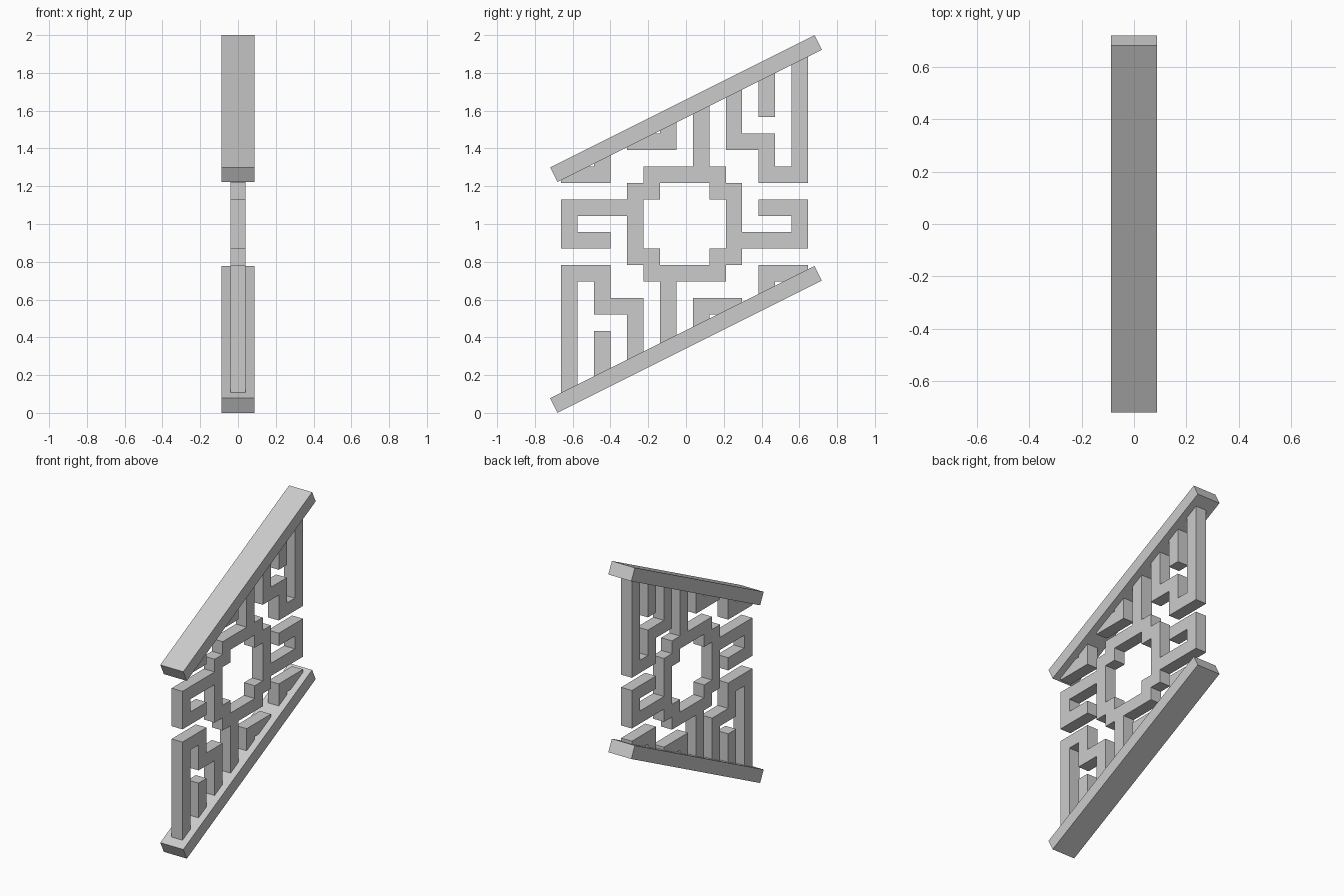
import bpy, bmesh, math
from mathutils import Vector, Matrix

if "Cube" in bpy.data.objects:
    bpy.data.objects.remove(bpy.data.objects["Cube"])

S = 0.0872                 # lattice cell size
CY, CZ = -0.0075, 1.0      # lattice centre
SLOPE = math.atan(0.5)     # pitch of the rails
RAIL_Z = 0.389             # rail centre distance from bottom / top

grey = bpy.data.materials.new("plain grey")
grey.diffuse_color = (0.6, 0.6, 0.6, 1)
grey.use_nodes = True
grey.node_tree.nodes["Principled BSDF"].inputs["Base Color"].default_value = grey.diffuse_color


def finish(bm, name):
    bmesh.ops.recalc_face_normals(bm, faces=bm.faces[:])
    me = bpy.data.meshes.new(name)
    bm.to_mesh(me)
    bm.free()
    me.materials.append(grey)
    ob = bpy.data.objects.new(name, me)
    bpy.context.collection.objects.link(ob)
    return ob


# sloping rails
def rail(name, z):
    bm = bmesh.new()
    bmesh.ops.create_cube(bm, size=1)
    m = (Matrix.Translation((0, 0, z)) @ Matrix.Rotation(SLOPE, 4, 'X')
         @ Matrix.Diagonal((0.175, 1.565, S, 1)))
    bmesh.ops.transform(bm, matrix=m, verts=bm.verts[:])
    finish(bm, name)


rail("bottom_rail", RAIL_Z)
rail("top_rail", 2 - RAIL_Z)

# lattice strips as inclusive cell ranges: column from, to, row from, to
# (TOP runs on until the rail cuts it off)
TOP = 16
strips = [
    (5, 9, 6, 6), (4, 5, 5, 5), (9, 10, 5, 5), (4, 4, 1, 5),      # window ring
    (0, 3, 4, 4), (0, 0, 2, 4), (0, 2, 2, 2),                     # side hook
    (0, 2, 6, 6), (0, 0, 6, TOP), (2, 2, 6, TOP),                 # low corner
    (4, 6, 8, 8), (4, 4, 8, TOP), (6, 6, 8, TOP),                 # short bracket
    (8, 8, 7, TOP),                                               # centre post
    (10, 10, 8, TOP), (10, 12, 8, 8), (12, 12, 6, 8),             # stepped key
    (12, 14, 6, 6), (14, 14, 6, TOP), (12, 12, 10, TOP),
]
cells = {(k, j) for a, b, c, d in strips
         for k in range(a, b + 1) for j in range(c, d + 1)}
# the other half is the same pattern turned by 180 degrees
cells |= {(14 - k, 6 - j) for k, j in cells}

bm = bmesh.new()
grid = {}


def corner(k, j):
    if (k, j) not in grid:
        grid[k, j] = bm.verts.new((-0.041, CY + (k - 7.5) * S, CZ + (j - 3.5) * S))
    return grid[k, j]


for k, j in sorted(cells):
    bm.faces.new([corner(k + p, j + q) for p, q in ((0, 0), (1, 0), (1, 1), (0, 1))])

# trim to the inner faces of the rails
up = Vector((0, -math.sin(SLOPE), math.cos(SLOPE)))
reach = S / 2 - 0.004
for z, n in ((2 - RAIL_Z, up), (RAIL_Z, -up)):
    bmesh.ops.bisect_plane(bm, geom=bm.verts[:] + bm.edges[:] + bm.faces[:],
                           plane_co=Vector((0, 0, z)) - n * reach, plane_no=n,
                           clear_outer=True)

# give the strips depth and merge the cells into clean flat faces
ext = bmesh.ops.extrude_face_region(bm, geom=bm.faces[:], use_keep_orig=True)
bmesh.ops.translate(bm, vec=(0.082, 0, 0),
                    verts=[g for g in ext["geom"] if isinstance(g, bmesh.types.BMVert)])
bmesh.ops.recalc_face_normals(bm, faces=bm.faces[:])
finish(bm, "lattice")
